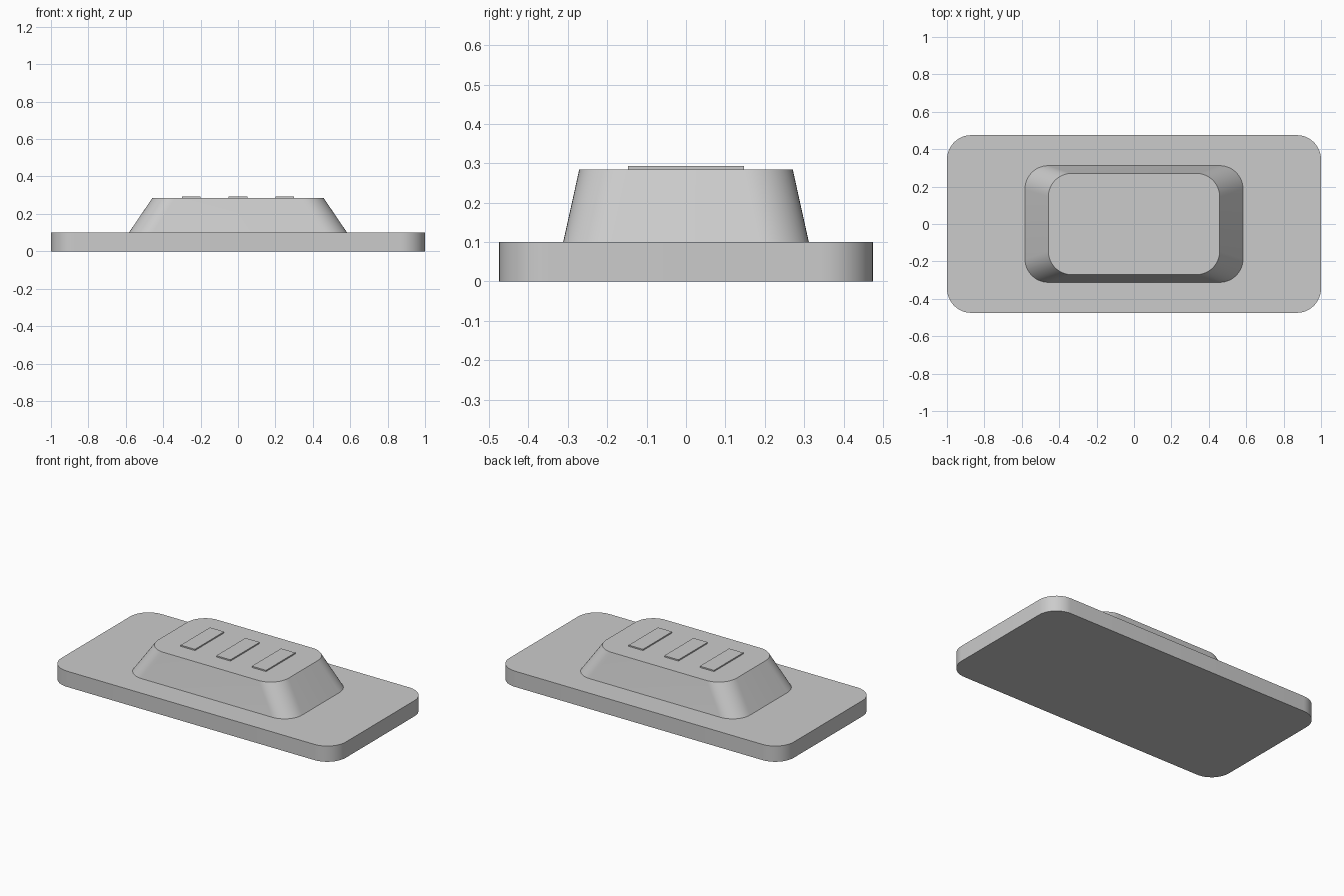
import bpy, bmesh, math

cube = bpy.data.objects.get("Cube")
if cube:
    bpy.data.objects.remove(cube, do_unlink=True)

# Single plain grey
grey = bpy.data.materials.new("light_grey")
grey.use_nodes = True
colour = (0.6, 0.6, 0.6, 1)
grey.diffuse_color = colour
grey.node_tree.nodes["Principled BSDF"].inputs["Base Color"].default_value = colour


def outline(half_x, half_y, radius, steps=12):
    """Counter-clockwise rounded rectangle."""
    points = []
    for quarter, (sx, sy) in enumerate([(1, 1), (-1, 1), (-1, -1), (1, -1)]):
        for i in range(steps + 1):
            a = math.pi / 2 * (quarter + i / steps)
            points.append((sx * (half_x - radius) + radius * math.cos(a),
                           sy * (half_y - radius) + radius * math.sin(a)))
    return points


def loft(name, bottom, top, z0, z1, centre_x=0):
    """Closed solid between two matching outlines."""
    bm = bmesh.new()
    low, high = [[bm.verts.new((x + centre_x, y, z)) for x, y in ring]
                 for ring, z in ((bottom, z0), (top, z1))]
    bm.faces.new(low[::-1])
    bm.faces.new(high)
    n = len(low)
    for i in range(n):
        j = (i + 1) % n
        bm.faces.new((low[i], low[j], high[j], high[i]))
    mesh = bpy.data.meshes.new(name)
    bm.to_mesh(mesh)
    bm.free()
    mesh.materials.append(grey)
    obj = bpy.data.objects.new(name, mesh)
    bpy.context.collection.objects.link(obj)
    bpy.ops.object.select_all(action="DESELECT")
    obj.select_set(True)
    bpy.context.view_layer.objects.active = obj
    bpy.ops.object.shade_smooth_by_angle(angle=math.radians(30))
    return obj


# Flat base plate with rounded corners
plate = outline(1.0, 0.475, 0.13)
loft("base_plate", plate, plate, 0, 0.1)

# Tapered raised block
loft("raised_block", outline(0.583, 0.312, 0.125),
     outline(0.458, 0.271, 0.125), 0.1, 0.285)

# Three thin pads across the top
pad = [(0.05, 0.147), (-0.05, 0.147), (-0.05, -0.147), (0.05, -0.147)]
for label, x in (("right", -0.25), ("middle", 0), ("left", 0.25)):
    loft(label + "_pad", pad, pad, 0.285, 0.293, x)
